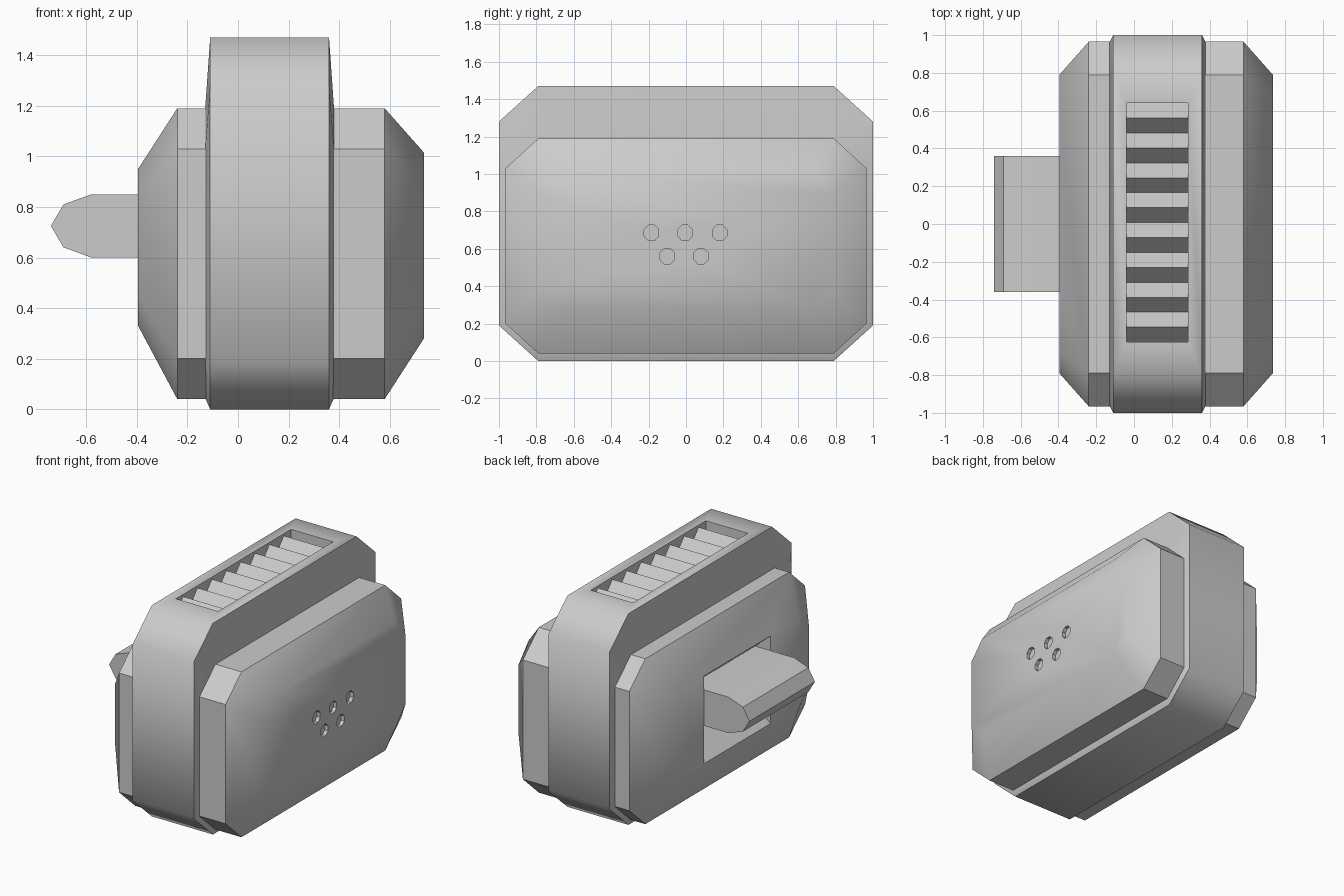
import bpy, bmesh
from math import radians, cos, sin, pi

if "Cube" in bpy.data.objects:
    bpy.data.objects.remove(bpy.data.objects["Cube"])


def finish(name, verts, faces):
    """Mesh object with outward normals."""
    me = bpy.data.meshes.new(name)
    me.from_pydata(verts, [], faces)
    bm = bmesh.new()
    bm.from_mesh(me)
    bmesh.ops.recalc_face_normals(bm, faces=bm.faces)
    bm.to_mesh(me)
    bm.free()
    ob = bpy.data.objects.new(name, me)
    bpy.context.collection.objects.link(ob)
    return ob


def loft(name, sections):
    """Skin matching closed sections (lists of 3D points) and cap both ends."""
    n = len(sections[0])
    verts = [p for s in sections for p in s]
    faces = [(k * n + i, k * n + (i + 1) % n, (k + 1) * n + (i + 1) % n, (k + 1) * n + i)
             for k in range(len(sections) - 1) for i in range(n)]
    faces += [tuple(range(n)), tuple(range(len(verts) - n, len(verts)))]
    return finish(name, verts, faces)


def octagon(x, y, yc, z0, z0c, z1c, z1):
    """Chamfered rectangle across x; yc, z0c and z1c are the chamfer corners."""
    return [(x, a, b) for a, b in ((yc, z0), (y, z0c), (y, z1c), (yc, z1),
                                   (-yc, z1), (-y, z1c), (-y, z0c), (-yc, z0))]


def cut(ob, cutter):
    mod = ob.modifiers.new("cut", 'BOOLEAN')
    mod.operation, mod.solver, mod.object = 'DIFFERENCE', 'EXACT', cutter
    cutter.hide_render = True
    bpy.context.view_layer.objects.active = ob
    bpy.ops.object.modifier_apply(modifier=mod.name)
    bpy.data.objects.remove(cutter)


def smooth(ob, angle):
    bpy.ops.object.select_all(action='DESELECT')
    ob.select_set(True)
    bpy.context.view_layer.objects.active = ob
    bpy.ops.object.shade_smooth_by_angle(angle=radians(angle))


# Main housing, tapered at both ends
body = loft("housing", [
    octagon(-.395, .79, .68, .33, .45, .84, .95),
    octagon(-.24, .965, .79, .04, .20, 1.03, 1.19),
    octagon(.58, .965, .79, .04, .20, 1.03, 1.19),
    octagon(.735, .79, .68, .28, .40, .89, 1.015)])

# Tall band round the middle
band = loft("middle_band", [
    octagon(-.13, .96, .785, .045, .20, 1.025, 1.185),
    octagon(-.11, 1, .79, 0, .19, 1.28, 1.47),
    octagon(.36, 1, .79, 0, .19, 1.28, 1.47),
    octagon(.38, .96, .785, .045, .20, 1.025, 1.185)])

# Vent slot with a zigzag floor
N, Y0, Y1 = 16, -.625, .64
floor = [(Y0 + (Y1 - Y0) * i / N, 1.455 if i % 2 else 1.365) for i in range(N + 1)]
slot = floor + [(Y1, 1.6), (Y0, 1.6)]
cut(band, loft("vent_cutter", [[(x, y, z) for y, z in slot] for x in (-.04, .285)]))

# Finger recess behind the handle
scoop = [(-.5, .95), (-.395, .95), (-.2, .78), (-.2, .50), (-.395, .34), (-.5, .34)]
cut(body, loft("recess_cutter", [[(x, y, z) for x, z in scoop] for y in (-.365, .365)]))

# Five shallow round holes on the flat end
for hy, hz in ((-.185, .685), (-.005, .685), (.18, .685), (-.10, .56), (.08, .56)):
    ring = [(hy + .042 * cos(pi * (i + .5) / 4), hz + .045 * sin(pi * (i + .5) / 4)) for i in range(8)]
    cut(body, loft("hole_cutter", [[(x, y, z) for y, z in ring] for x in (.71, .8)]))

# Handle bar with a blunt nose
nose = [(-.19, .85), (-.58, .85), (-.69, .81), (-.74, .725), (-.69, .64), (-.58, .60), (-.19, .60)]
handle = loft("handle", [[(x, y, z) for x, z in nose] for y in (-.36, .36)])

smooth(body, 40)
smooth(band, 50)
smooth(handle, 30)
